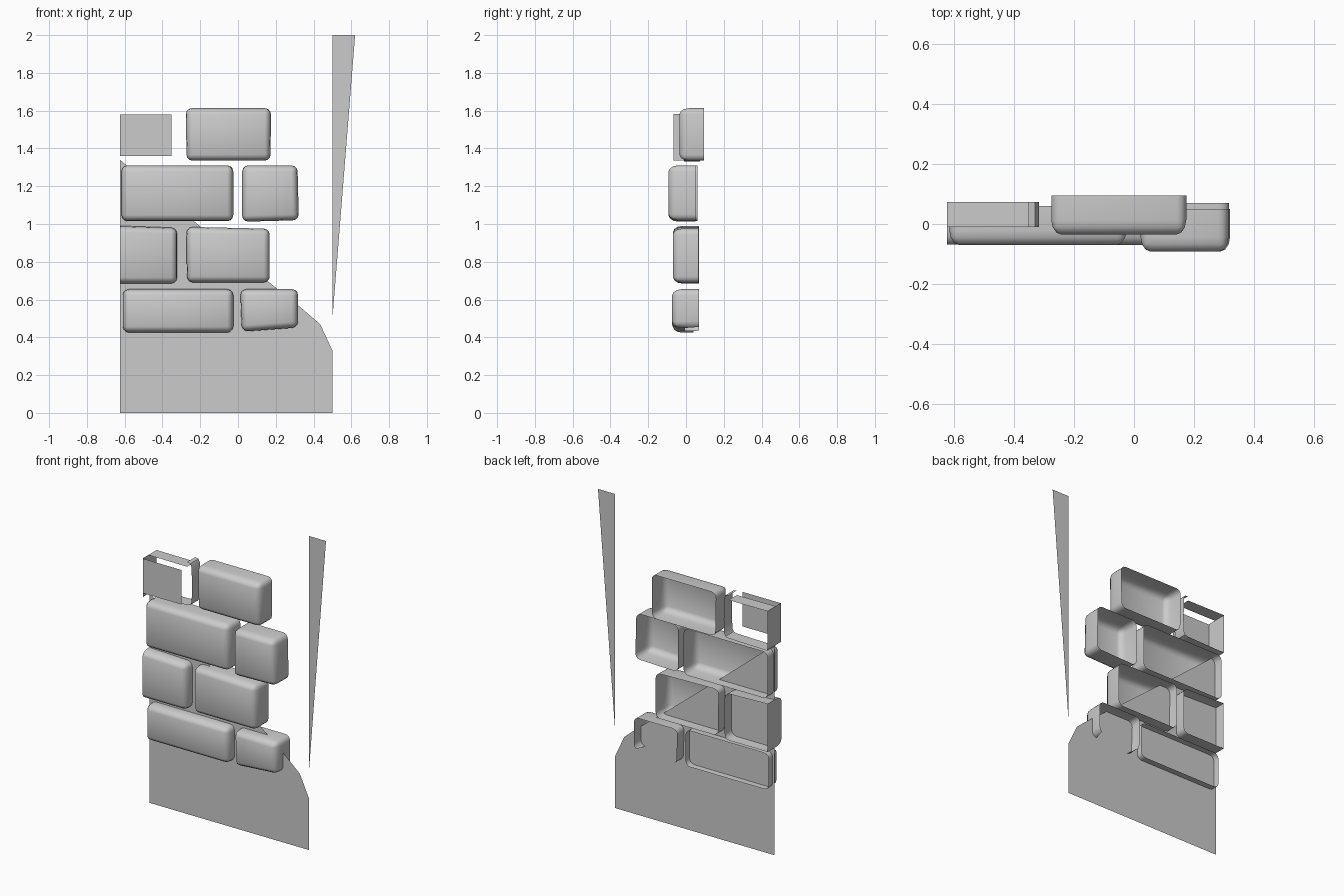
import bpy, bmesh

if "Cube" in bpy.data.objects:
    bpy.data.objects.remove(bpy.data.objects["Cube"])

CUT = -0.625   # flat left end of the module


def finish(bm, name):
    bmesh.ops.recalc_face_normals(bm, faces=bm.faces)
    mesh = bpy.data.meshes.new(name)
    bm.to_mesh(mesh)
    bm.free()
    obj = bpy.data.objects.new(name, mesh)
    bpy.context.collection.objects.link(obj)
    bpy.ops.object.select_all(action='DESELECT')
    obj.select_set(True)
    bpy.context.view_layer.objects.active = obj
    bpy.ops.object.shade_smooth_by_angle(angle=0.7)
    return obj


def sheet(name, pts, y=0.0):
    bm = bmesh.new()
    bm.faces.new([bm.verts.new((x, y, z)) for x, z in pts])
    return finish(bm, name)


def brick(name, corners, front, back, r=0.032, stretch=1.5, notch=None):
    """Open-backed rounded shell; corners run BL, BR, TR, TL in x,z."""
    bm = bmesh.new()
    f = [bm.verts.new((x, front / stretch, z)) for x, z in corners]
    b = [bm.verts.new((x, back / stretch, z)) for x, z in corners]
    bm.faces.new(f)
    for i in range(4):
        j = (i + 1) % 4
        bm.faces.new((f[i], f[j], b[j], b[i]))
    # round everything except the open back rim and any flat cut end
    edges = [e for e in bm.edges if not e.is_boundary
             and not all(v.co.x < CUT + 0.001 for v in e.verts)]
    bmesh.ops.bevel(bm, geom=edges, offset=r, segments=3, profile=0.5, affect='EDGES')
    for v in bm.verts:
        v.co.y *= stretch
    if notch:
        # shorten the underside so it stops in front of the backing
        low = corners[0][1] + 0.03
        x0, x1 = corners[0][0] + 0.02, corners[1][0] - 0.02
        for v in bm.verts:
            if v.co.z < low and x0 < v.co.x < x1 and v.co.y > notch:
                v.co.y = notch
    return finish(bm, name)


def box(x0, x1, z0, z1):
    return [(x0, z0), (x1, z0), (x1, z1), (x0, z1)]


# Plaster backing and the thin sliver at the right edge
sheet("plaster_backing", [(CUT, 0), (0.5, 0), (0.5, 0.33), (0.435, 0.47),
                          (0.33, 0.56), (0.16, 0.695), (-0.2, 0.987), (CUT, 1.34)])
sheet("edge_sliver", [(0.5, 0.5), (0.62, 2.0), (0.5, 2.0)])

# Exposed bricks, bottom course to top
brick("brick_1_left", box(-0.61, -0.025, 0.425, 0.655), -0.07, 0.04)
brick("brick_1_right", [(0.02, 0.43), (0.318, 0.452), (0.318, 0.655), (0.012, 0.655)],
      -0.073, 0.07, notch=-0.005)
brick("brick_2_left", [(CUT, 0.685), (-0.322, 0.685), (-0.322, 0.98), (CUT, 0.99)], -0.068, 0.07)
brick("brick_2_right", [(-0.27, 0.69), (0.168, 0.69), (0.168, 0.975), (-0.274, 0.985)], -0.07, 0.065)
brick("brick_3_left", box(-0.617, -0.025, 1.015, 1.31), -0.07, 0.06)
brick("brick_3_right", [(0.022, 1.012), (0.322, 1.02), (0.315, 1.31), (0.022, 1.31)], -0.092, 0.05)
brick("brick_4_right", [(-0.272, 1.335), (0.172, 1.335), (0.175, 1.613), (-0.277, 1.613)], -0.035, 0.095)

# Broken top-left brick: separate front, end, top and side pieces
sheet("broken_brick_front", box(CUT, -0.352, 1.36, 1.58), y=-0.065)


def strip(name, pts, y0=-0.01, y1=0.073):
    bm = bmesh.new()
    rows = [[bm.verts.new((x, y, z)) for x, z in pts] for y in (y0, y1)]
    for i in range(len(pts) - 1):
        bm.faces.new((rows[0][i], rows[0][i + 1], rows[1][i + 1], rows[1][i]))
    return finish(bm, name)


strip("broken_brick_top", [(CUT, 1.582), (-0.352, 1.58)])
strip("broken_brick_end", [(CUT, 1.335), (CUT, 1.582)], y0=-0.065)
strip("broken_brick_bottom", [(CUT, 1.33), (-0.35, 1.336)])
strip("broken_brick_side", [(-0.35, 1.336), (-0.33, 1.342), (-0.32, 1.36), (-0.317, 1.45),
                            (-0.32, 1.585), (-0.33, 1.605), (-0.352, 1.61)])
